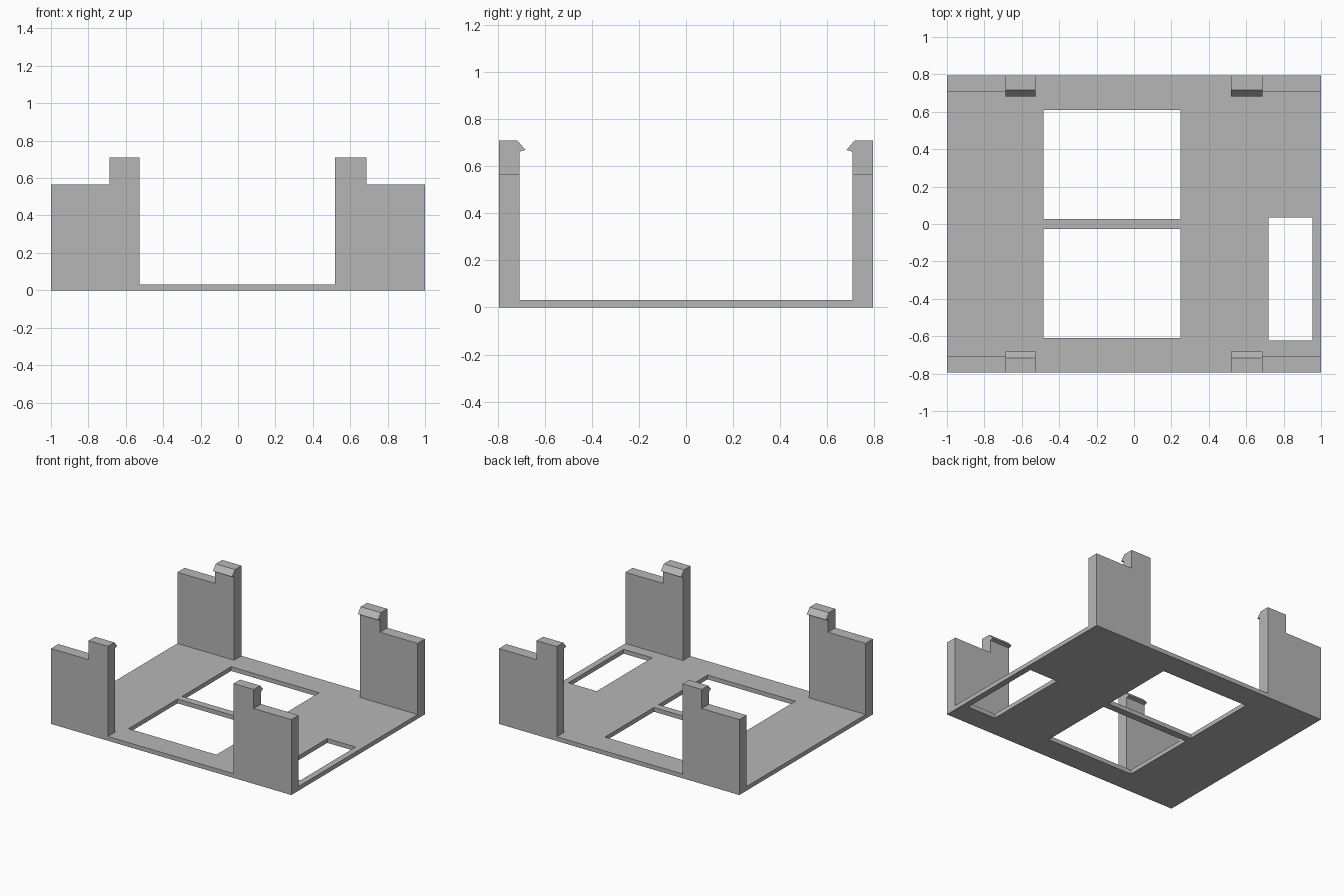
import bpy
import bmesh
from mathutils import Vector

cube = bpy.data.objects.get("Cube")
if cube:
    bpy.data.objects.remove(cube, do_unlink=True)

# Single plain grey for the whole tray
grey = bpy.data.materials.new("light_grey")
grey.use_nodes = True
COLOUR = (0.47, 0.47, 0.47, 1.0)
grey.diffuse_color = COLOUR
grey.node_tree.nodes["Principled BSDF"].inputs["Base Color"].default_value = COLOUR

HALF_X, HALF_Y = 1.0, 0.794
PLATE = 0.032       # plate thickness
INNER = 0.707       # inner face of the walls
WALL_TOP = 0.567
CLIP_TOP = 0.71
CLIP_OUT = 0.687    # clip edge that meets the wall panel


def prism(name, profile, x0, x1):
    """Extrude a closed (y, z) profile along x."""
    bm = bmesh.new()
    face = bm.faces.new([bm.verts.new((x0, y, z)) for y, z in profile])
    new = bmesh.ops.extrude_face_region(bm, geom=[face])["geom"]
    verts = [v for v in new if isinstance(v, bmesh.types.BMVert)]
    bmesh.ops.translate(bm, verts=verts, vec=Vector((x1 - x0, 0, 0)))
    bmesh.ops.recalc_face_normals(bm, faces=bm.faces)
    mesh = bpy.data.meshes.new(name)
    bm.to_mesh(mesh)
    bm.free()
    mesh.materials.append(grey)
    obj = bpy.data.objects.new(name, mesh)
    bpy.context.collection.objects.link(obj)
    return obj


def box(name, x0, x1, y0, y1, z0, z1):
    return prism(name, [(y0, z0), (y1, z0), (y1, z1), (y0, z1)], x0, x1)


# Base plate with three rectangular openings
plate = box("base_plate", -HALF_X, HALF_X, -HALF_Y, HALF_Y, 0, PLATE)
openings = {
    "back_opening": (-0.484, 0.248, 0.027, 0.61),
    "front_opening": (-0.484, 0.248, -0.61, -0.027),
    "side_slot": (0.718, 0.954, -0.622, 0.036),
}
for name, rect in openings.items():
    cutter = box(name + "_cutter", *rect, -0.1, 0.1)
    cutter.hide_render = True
    cut = plate.modifiers.new(name, "BOOLEAN")
    cut.operation = "DIFFERENCE"
    cut.solver = "EXACT"
    cut.object = cutter
    bpy.context.view_layer.objects.active = plate
    bpy.ops.object.modifier_apply(modifier=cut.name)
    bpy.data.objects.remove(cutter, do_unlink=True)

# Corner walls, each with a taller hooked clip post at its inner end
clip_profile = [
    (HALF_Y, PLATE), (INNER, PLATE), (INNER, 0.662), (0.682, 0.669),
    (0.717, CLIP_TOP), (HALF_Y, CLIP_TOP),
]
for end, sy in (("front", -1), ("back", 1)):
    for side, sx, clip_in in (("right", -1, 0.527), ("left", 1, 0.519)):
        box(f"{end}_{side}_wall", sx * CLIP_OUT, sx * HALF_X,
            sy * INNER, sy * HALF_Y, PLATE, WALL_TOP)
        prism(f"{end}_{side}_clip", [(sy * y, z) for y, z in clip_profile],
              sx * clip_in, sx * CLIP_OUT)
